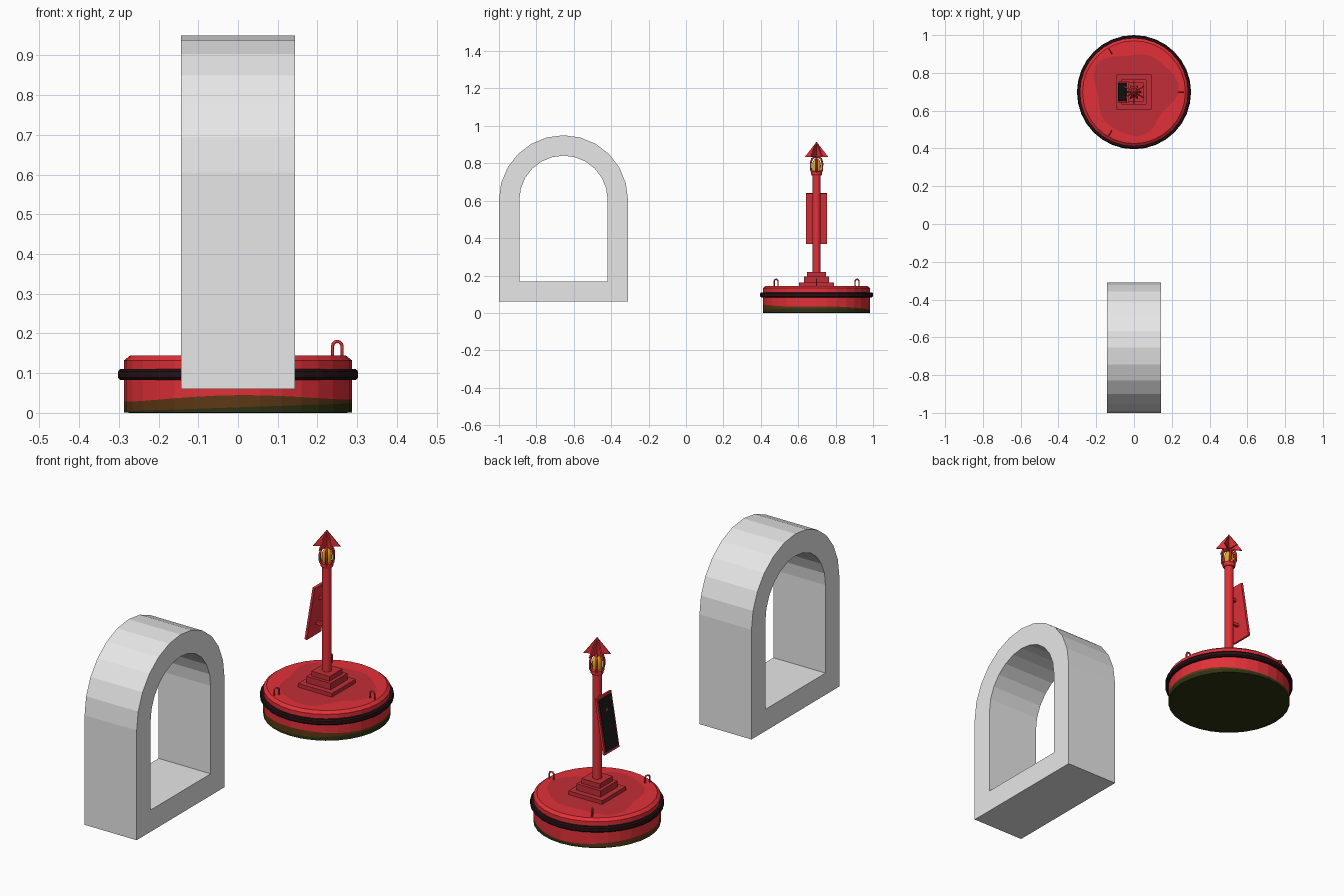
import bpy, bmesh, math
from math import pi, sin, cos
from mathutils import Matrix, Vector

if "Cube" in bpy.data.objects:
    bpy.data.objects.remove(bpy.data.objects["Cube"])

CY = 0.698  # buoy centre in y


def mat(name, r, g, b):
    m = bpy.data.materials.new(name)
    m.diffuse_color = (r, g, b, 1)
    m.use_nodes = True
    m.node_tree.nodes["Principled BSDF"].inputs["Base Color"].default_value = m.diffuse_color
    return m


GREY = mat("plain_grey", 0.8, 0.8, 0.8)
RED = mat("buoy_red", 0.76, 0.03, 0.04)
DULL = mat("worn_red", 0.54, 0.027, 0.038)
BLACK = mat("rubber_black", 0.02, 0.006, 0.008)
BROWN = mat("waterline_brown", 0.11, 0.04, 0.007)
ALGAE = mat("algae_green", 0.026, 0.032, 0.006)
YELLOW = mat("lamp_yellow", 0.75, 0.45, 0.01)
PANEL = mat("panel_black", 0.012, 0.012, 0.014)


def finish(name, bm, mats, smooth=False):
    bmesh.ops.recalc_face_normals(bm, faces=bm.faces)
    me = bpy.data.meshes.new(name)
    bm.to_mesh(me)
    bm.free()
    for m in mats:
        me.materials.append(m)
    ob = bpy.data.objects.new(name, me)
    bpy.context.collection.objects.link(ob)
    if smooth:
        bpy.ops.object.select_all(action='DESELECT')
        ob.select_set(True)
        bpy.context.view_layer.objects.active = ob
        bpy.ops.object.shade_smooth_by_angle(angle=math.radians(40))
    return ob


def lathe(name, profile, n, mats, rows=None, closed=False, smooth=False):
    """Spin a function profile(angle) -> [(r, z)] around the buoy axis."""
    bm = bmesh.new()
    rings = []
    for i in range(n):
        a = 2 * pi * i / n
        rings.append([bm.verts.new((r * cos(a), CY + r * sin(a), z)) for r, z in profile(a)])
    k = len(rings[0])
    for i in range(n):
        p, q = rings[i], rings[(i + 1) % n]
        for j in range(k if closed else k - 1):
            f = bm.faces.new((p[j], q[j], q[(j + 1) % k], p[(j + 1) % k]))
            f.material_index = rows[j] if rows else 0
    if not closed:
        lo = bm.faces.new([r[0] for r in rings])
        hi = bm.faces.new([r[-1] for r in rings])
        if rows:
            lo.material_index, hi.material_index = rows[0], rows[-1]
    return finish(name, bm, mats, smooth)


def box(name, centre, size, m, tilt=0):
    bm = bmesh.new()
    M = Matrix.Translation(centre) @ Matrix.Rotation(tilt, 4, 'Y') @ Matrix.Diagonal((*size, 1))
    bmesh.ops.create_cube(bm, size=1, matrix=M)
    return finish(name, bm, [m])


def tube(name, pts, rad, m):
    cu = bpy.data.curves.new(name, 'CURVE')
    cu.dimensions = '3D'
    cu.bevel_depth, cu.bevel_resolution = rad, 1
    cu.use_fill_caps = True
    sp = cu.splines.new('POLY')
    sp.points.add(len(pts) - 1)
    for p, c in zip(sp.points, pts):
        p.co = (*c, 1)
    cu.materials.append(m)
    ob = bpy.data.objects.new(name, cu)
    bpy.context.collection.objects.link(ob)
    bpy.ops.object.select_all(action='DESELECT')
    ob.select_set(True)
    bpy.context.view_layer.objects.active = ob
    bpy.ops.object.convert(target='MESH')


# Grey arch with a floor: outer and inner outlines, extruded along x
def outline(r, base):
    arc = [(-0.655 + r * cos(pi * i / 12), 0.605 + r * sin(pi * i / 12)) for i in range(13)]
    return [(-0.655 + r, base)] + arc + [(-0.655 - r, base)]


bm = bmesh.new()
loops = [[bm.verts.new((x, y, z)) for y, z in outline(r, b)]
         for x, r, b in ((-0.143, 0.345, 0.06), (0.143, 0.345, 0.06),
                         (0.143, 0.236, 0.168), (-0.143, 0.236, 0.168))]
for k in range(4):
    p, q = loops[k], loops[(k + 1) % 4]
    for i in range(len(p)):
        j = (i + 1) % len(p)
        bm.faces.new((p[i], p[j], q[j], q[i]))
finish("arch", bm, [GREY])


# Float body with wavy waterline stains and a worn patch on the deck
def float_profile(a):
    brown = 0.031 + 0.010 * cos(a + 1.3) + 0.004 * sin(3 * a)
    green = 0.014 + 0.010 * cos(a)
    patch = 0.215 + 0.02 * sin(3 * a + 0.5) + 0.012 * cos(5 * a)
    return [(0.27, 0), (0.287, 0.001), (0.287, green), (0.287, brown), (0.287, 0.132),
            (0.272, 0.144), (patch, 0.144), (0.05, 0.144)]


lathe("float_body", float_profile, 32, [RED, DULL, BROWN, ALGAE], [3, 3, 2, 0, 0, 0, 1])

# Rubber fender ring
lathe("fender_ring", lambda a: [(0.28, 0.083), (0.297, 0.083), (0.302, 0.089), (0.302, 0.104),
                                (0.297, 0.110), (0.28, 0.110)], 32, [BLACK], closed=True)

# Lifting lugs
for i in range(3):
    a = i * 2 * pi / 3
    d = Vector((cos(a), sin(a), 0))
    c = Vector((0, CY, 0)) + d * 0.25
    arc = [c + d * 0.012 * cos(pi * t / 6) + Vector((0, 0, 0.168 + 0.012 * sin(pi * t / 6)))
           for t in range(7)]
    foot = Vector((0, 0, 0.14))
    tube(f"lifting_lug_{i}", [c + d * 0.012 + foot] + arc + [c - d * 0.012 + foot], 0.004, RED)

# Stepped mast base and mast
for name, h, z0, z1 in (("base_plate", 0.093, 0.14, 0.163), ("base_block", 0.066, 0.163, 0.195),
                        ("base_top", 0.05, 0.195, 0.219)):
    box(name, (0, CY, (z0 + z1) / 2), (2 * h, 2 * h, z1 - z0), DULL)
lathe("mast", lambda a: [(0.022, 0.21), (0.022, 0.75)], 16, [RED], smooth=True)

# Tilted solar panel with a thin dark plate on its outer face
TILT = math.atan2(0.045, 0.27)
mid = Vector((-0.055, CY, 0.505))
box("panel_frame", mid, (0.012, 0.114, 0.272), RED, TILT)
out = Matrix.Rotation(TILT, 3, 'Y') @ Vector((-0.007, 0, 0))
box("panel_cells", mid + out, (0.004, 0.096, 0.25), PANEL, TILT)
for z in (0.44, 0.57):
    box("panel_bracket", (-0.035, CY, z), (0.04, 0.014, 0.014), RED)

# Lamp with collar and guard bars
lathe("lamp_collar", lambda a: [(0.026, 0.735), (0.03, 0.742), (0.03, 0.757), (0.022, 0.76)], 16, [RED])
lathe("lamp", lambda a: [(0.021, 0.758), (0.023, 0.785), (0.021, 0.805), (0.013, 0.82),
                         (0.003, 0.826)], 12, [YELLOW], smooth=True)
for i in range(6):
    a = i * pi / 3
    tube(f"lamp_guard_{i}", [(r * cos(a), CY + r * sin(a), z) for r, z in (
        (0.026, 0.75), (0.035, 0.765), (0.036, 0.80), (0.028, 0.825), (0.0, 0.838))], 0.005, RED)

# Topmark: triangular plates crossed on the axis
for i in range(3):
    bm = bmesh.new()
    R = Matrix.Translation((0, CY, 0)) @ Matrix.Rotation(i * pi / 3 + pi / 6, 4, 'Z')
    sides = [[bm.verts.new(R @ Vector((x, t, z))) for x, z in ((-0.062, 0.835), (0.062, 0.835), (0, 0.915))]
             for t in (-0.003, 0.003)]
    bm.faces.new(sides[0])
    bm.faces.new(sides[1])
    for j in range(3):
        k = (j + 1) % 3
        bm.faces.new((sides[0][j], sides[0][k], sides[1][k], sides[1][j]))
    finish(f"topmark_plate_{i}", bm, [RED])
